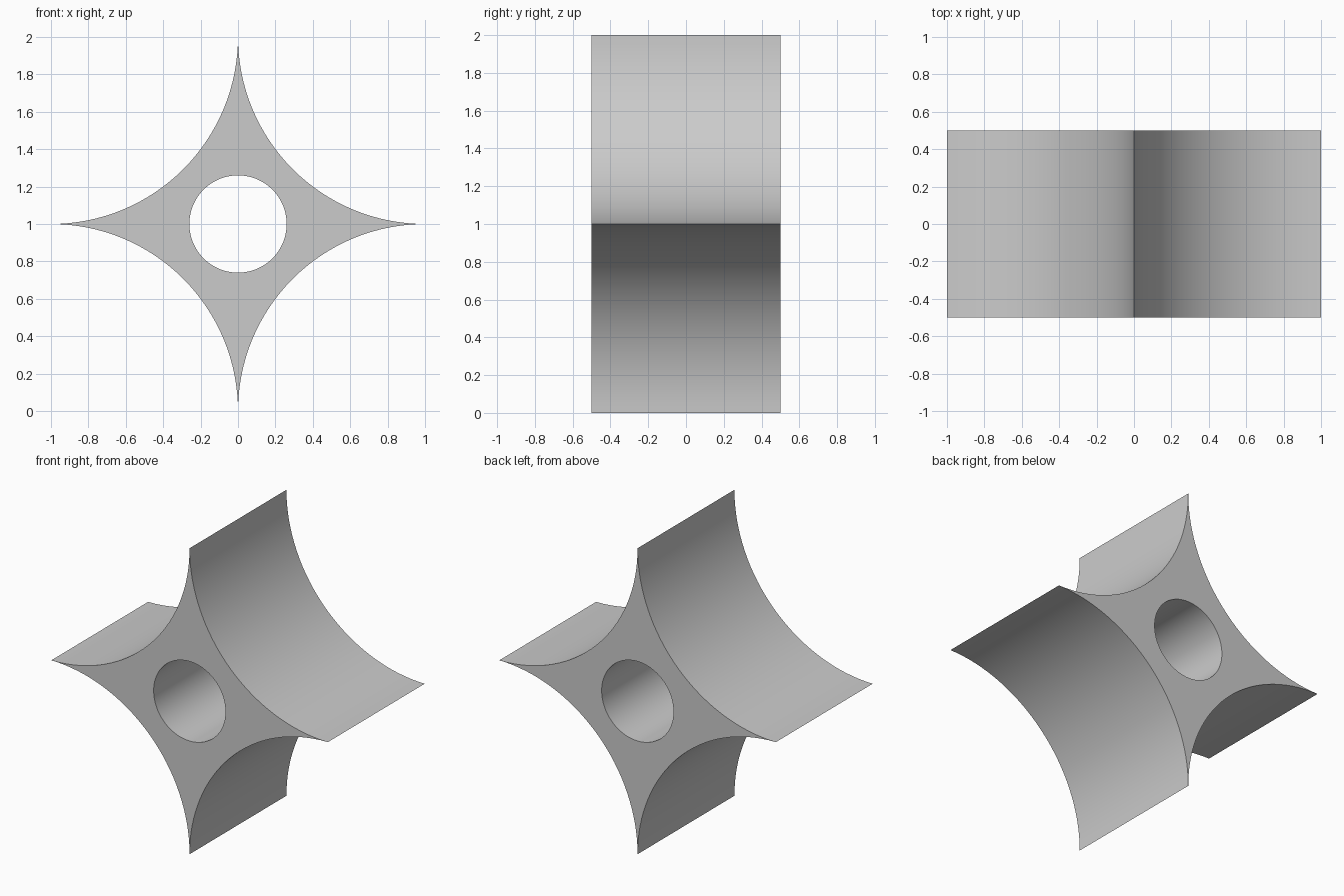
import bpy
import bmesh
from math import cos, sin, pi, radians
from mathutils import Vector

cube = bpy.data.objects.get("Cube")
if cube:
    bpy.data.objects.remove(cube, do_unlink=True)

SEGMENTS = 32        # segments per concave side
HALF_DEPTH = 0.5
HOLE_RADIUS = 0.26
CENTRE_Z = 1.0


def make_material(name, colour):
    mat = bpy.data.materials.new(name)
    mat.use_nodes = True
    mat.diffuse_color = colour
    mat.node_tree.nodes["Principled BSDF"].inputs["Base Color"].default_value = colour
    return mat


def star_outline():
    """Four quarter arcs of radius 1, each curving in between two tips."""
    points = []
    for quarter in range(4):
        corner = Vector((cos(pi / 4 + quarter * pi / 2), sin(pi / 4 + quarter * pi / 2))) * 2 ** 0.5
        for i in range(SEGMENTS):
            a = quarter * pi / 2 - pi / 2 - i / SEGMENTS * pi / 2
            points.append(corner + Vector((cos(a), sin(a))))
    return points


def hole_outline():
    count = 4 * SEGMENTS
    return [Vector((cos(a), sin(a))) * HOLE_RADIUS
            for a in (2 * pi * i / count for i in range(count))]


# Star prism with a round bore, running front to back
bm = bmesh.new()


def ring(outline, y):
    return [bm.verts.new((p.x, y, p.y + CENTRE_Z)) for p in outline]


def bridge(a, b):
    for i in range(len(a)):
        j = (i + 1) % len(a)
        bm.faces.new((a[i], a[j], b[j], b[i]))


loops = [ring(star_outline(), -HALF_DEPTH), ring(star_outline(), HALF_DEPTH),
         ring(hole_outline(), HALF_DEPTH), ring(hole_outline(), -HALF_DEPTH)]
for k in range(4):
    bridge(loops[k], loops[(k + 1) % 4])
bmesh.ops.recalc_face_normals(bm, faces=bm.faces)

mesh = bpy.data.meshes.new("star_block")
bm.to_mesh(mesh)
bm.free()
mesh.materials.append(make_material("light grey", (0.6, 0.6, 0.6, 1.0)))

star = bpy.data.objects.new("star_block", mesh)
bpy.context.collection.objects.link(star)

# Smooth curved walls, crisp rims and tips
bpy.ops.object.select_all(action='DESELECT')
star.select_set(True)
bpy.context.view_layer.objects.active = star
bpy.ops.object.shade_smooth_by_angle(angle=radians(30))
